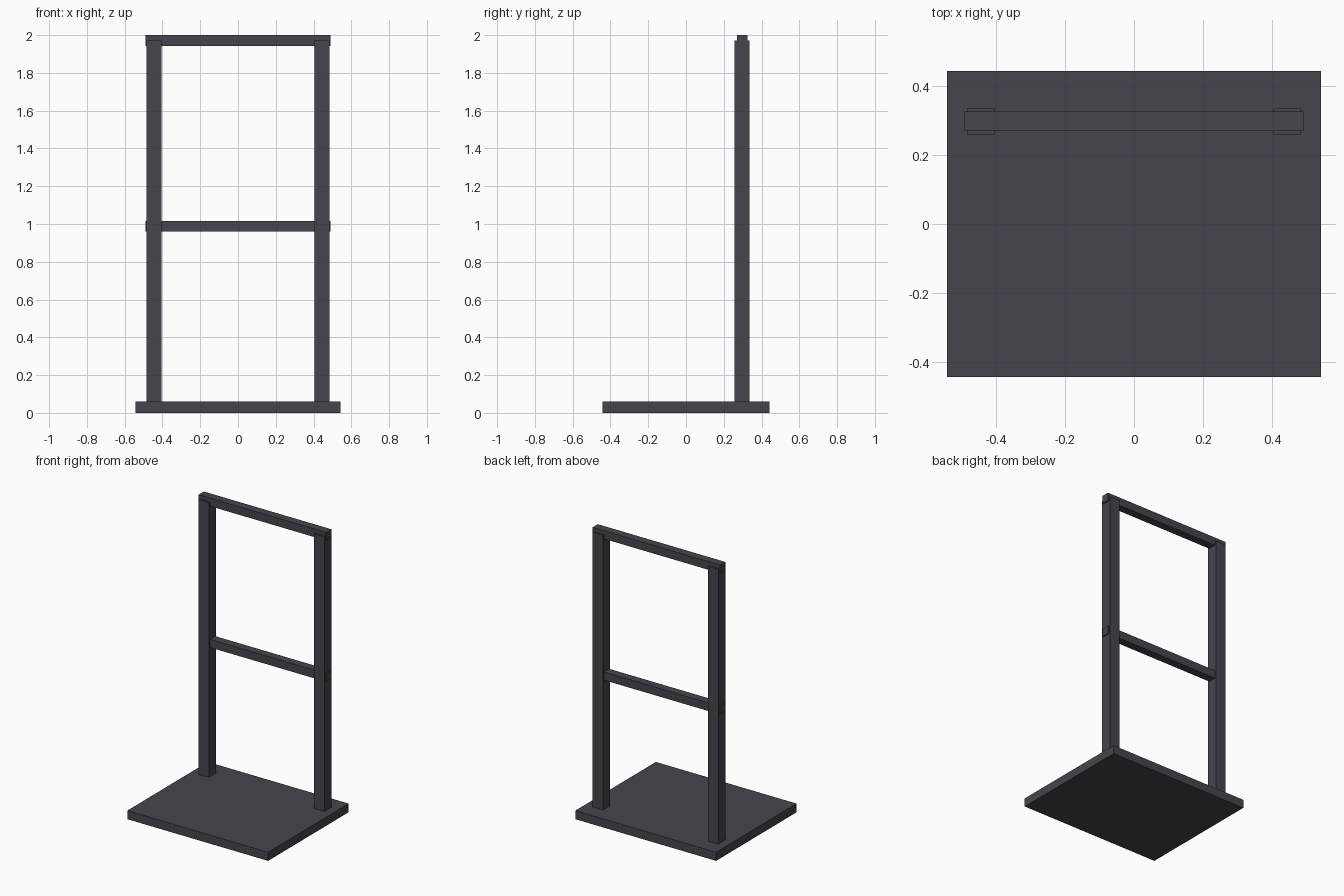
import bpy

if "Cube" in bpy.data.objects:
    bpy.data.objects.remove(bpy.data.objects["Cube"])

dark = bpy.data.materials.new("dark_metal")
dark.diffuse_color = (0.06, 0.06, 0.075, 1)
dark.use_nodes = True
dark.node_tree.nodes["Principled BSDF"].inputs["Base Color"].default_value = dark.diffuse_color


def box(name, lo, hi):
    """Axis-aligned box between two corners."""
    bpy.ops.mesh.primitive_cube_add(size=1, location=[(a + b) / 2 for a, b in zip(lo, hi)])
    ob = bpy.context.object
    ob.name = name
    ob.scale = [b - a for a, b in zip(lo, hi)]
    bpy.ops.object.transform_apply(location=False, rotation=False, scale=True)
    ob.data.materials.append(dark)
    return ob


# Floor plate
box("base_plate", (-0.542, -0.443, 0), (0.542, 0.443, 0.06))

# Uprights near the back edge
for side, x in (("left", -0.444), ("right", 0.444)):
    box(side + "_post", (x - 0.04, 0.258, 0.06), (x + 0.04, 0.336, 1.972))

# Cross rails running through the posts
for name, top in (("middle_rail", 1.017), ("top_rail", 2.0)):
    box(name, (-0.491, 0.269, top - 0.057), (0.491, 0.326, top))
